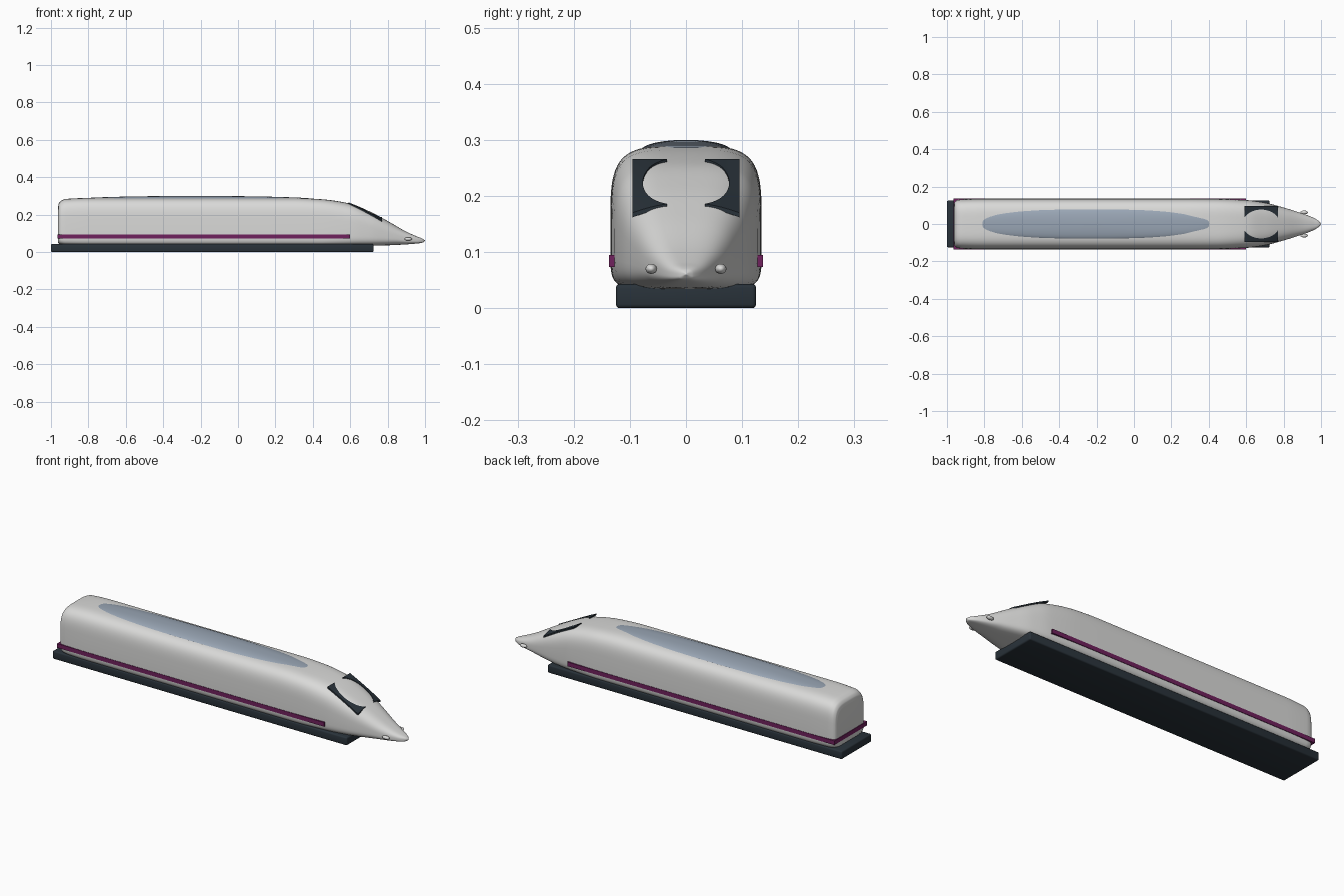
import bpy, bmesh, math

if "Cube" in bpy.data.objects:
    bpy.data.objects.remove(bpy.data.objects["Cube"], do_unlink=True)


def material(name, r, g, b, rough=0.5):
    m = bpy.data.materials.new(name)
    m.use_nodes = True
    m.diffuse_color = (r, g, b, 1)
    node = next(n for n in m.node_tree.nodes if n.type == 'BSDF_PRINCIPLED')
    node.inputs["Base Color"].default_value = (r, g, b, 1)
    node.inputs["Roughness"].default_value = rough
    return m


white = material("pearl_white", 0.70, 0.70, 0.69)
dark = material("dark_slate", 0.022, 0.032, 0.042)
purple = material("deep_purple", 0.16, 0.015, 0.11)
blue = material("roof_blue_grey", 0.32, 0.38, 0.46)


def finish(name, bm, mat, angle=40):
    bmesh.ops.recalc_face_normals(bm, faces=bm.faces)
    mesh = bpy.data.meshes.new(name)
    bm.to_mesh(mesh)
    bm.free()
    mesh.materials.append(mat)
    mesh.shade_smooth()
    mesh.set_sharp_from_angle(angle=math.radians(angle))
    ob = bpy.data.objects.new(name, mesh)
    bpy.context.scene.collection.objects.link(ob)
    return ob


def loft(bm, rings):
    """Skin closed rings of points and cap both ends."""
    rows = [[bm.verts.new(p) for p in ring] for ring in rings]
    for a, b in zip(rows, rows[1:]):
        for i in range(len(a)):
            j = (i + 1) % len(a)
            bm.faces.new((a[i], a[j], b[j], b[i]))
    bm.faces.new(rows[0])
    bm.faces.new(rows[-1])


def spow(v, e):
    return math.copysign(abs(v) ** e, v)


# Body stations: x, roof height, floor height, half width
KEYS = [(-.962, .240, .050, .108), (-.958, .260, .045, .119),
        (-.945, .275, .040, .128), (-.92, .284, .036, .132),
        (-.80, .289, .034, .135), (.30, .289, .034, .135),
        (.45, .282, .034, .134), (.60, .259, .034, .128),
        (.70, .219, .034, .114), (.80, .166, .036, .088),
        (.90, .109, .041, .056), (.96, .082, .046, .033),
        (.99, .070, .051, .014), (1.0, .062, .060, .001)]


def station(x):
    """Monotone cubic interpolation of the body stations."""
    k = max(i for i in range(len(KEYS) - 1) if x >= KEYS[i][0] or i == 0)

    def slope(i, c):
        return (KEYS[i + 1][c] - KEYS[i][c]) / (KEYS[i + 1][0] - KEYS[i][0])

    def tangent(i, c):
        if i == 0 or i == len(KEYS) - 1:
            return slope(min(i, len(KEYS) - 2), c)
        a, b = slope(i - 1, c), slope(i, c)
        return 2 * a * b / (a + b) if a * b > 0 else 0

    h = KEYS[k + 1][0] - KEYS[k][0]
    t = (x - KEYS[k][0]) / h
    out = []
    for c in (1, 2, 3):
        p, q = KEYS[k][c], KEYS[k + 1][c]
        m, n = tangent(k, c) * h, tangent(k + 1, c) * h
        out.append((2*t**3 - 3*t*t + 1) * p + (t**3 - 2*t*t + t) * m
                   + (3*t*t - 2*t**3) * q + (t**3 - t*t) * n)
    return out


def section(x):
    """Centre height, rise, drop, half width and the two corner exponents."""
    top, low, half = station(x)
    mid = low + 0.4 * (top - low)
    f = min(max((x - 0.45) / 0.4, 0), 1)
    return mid, top - mid, mid - low, half, 4.2 - 1.3 * f, 7 - 4 * f


def body_height(x, y):
    mid, rise, drop, half, n, low_n = section(x)
    return mid + rise * max(0, 1 - abs(y / half) ** n) ** (1 / n)


# Body shell with the long nose
def body_ring(x, count=72):
    mid, rise, drop, half, n, low_n = section(x)
    ring = []
    for i in range(count):
        a = math.tau * i / count
        e, h = (2 / n, rise) if math.sin(a) >= 0 else (2 / low_n, drop)
        ring.append((x, half * spow(math.cos(a), e), mid + h * spow(math.sin(a), e)))
    return ring


xs = []
for a, b in zip(KEYS, KEYS[1:]):
    xs += [a[0] + (b[0] - a[0]) * i / 6 for i in range(6)]
bm = bmesh.new()
loft(bm, [body_ring(x) for x in xs + [1.0]])
finish("body_shell", bm, white, 50)


# Skirt and side stripe
def box(name, lo, hi, mat, bevel):
    bm = bmesh.new()
    bmesh.ops.create_cube(bm, size=1)
    for v in bm.verts:
        v.co = [(l + h) / 2 + c * (h - l) for l, h, c in zip(lo, hi, v.co)]
    if bevel:
        bmesh.ops.bevel(bm, geom=bm.edges[:], offset=bevel, segments=3,
                        profile=0.5, affect='EDGES')
    return finish(name, bm, mat)


box("underbody_skirt", (-1, -.125, 0), (.725, .125, .043), dark, .007)
box("waist_stripe", (-.965, -.137, .073), (.6, .137, .095), purple, 0)

# Domed roof panel
bm = bmesh.new()
rings = []
for j in range(13):
    a = math.pi / 2 * j / 12
    r = max(math.cos(a), 0.002)
    rings.append([(-.225 + .645 * r * spow(math.cos(t), .75),
                   .08 * r * spow(math.sin(t), .75),
                   .281 + .019 * math.sin(a))
                  for t in (math.tau * i / 72 for i in range(72))])
loft(bm, rings)
finish("roof_panel", bm, blue)

# Windscreen: two dark side pieces around an oval opening
for side, label in ((1, "left"), (-1, "right")):
    bm = bmesh.new()
    rows = []
    for i in range(21):
        x = .59 + .18 * i / 20
        inner = .077 * math.sqrt(1 - ((x - .68) / .1) ** 2)
        row = []
        for j in range(7):
            y = inner + (.095 - inner) * j / 6
            f = i / 20
            line = .266 - .078 * f + .012 * f * (1 - f) - 2 * f * y * y
            row.append(bm.verts.new((x, side * y, max(line, body_height(x, y) + .003))))
        rows.append(row)
    for a, b in zip(rows, rows[1:]):
        for j in range(6):
            bm.faces.new((a[j], b[j], b[j + 1], a[j + 1]))
    # Thicken downwards into a plate
    top = bm.faces[:]
    ext = bmesh.ops.extrude_face_region(bm, geom=top, use_keep_orig=True)
    for v in ext["geom"]:
        if isinstance(v, bmesh.types.BMVert):
            v.co.z -= .008
    finish("windscreen_" + label, bm, dark)

# Nose lamps
for side, label in ((1, "left"), (-1, "right")):
    bm = bmesh.new()
    bmesh.ops.create_uvsphere(bm, u_segments=24, v_segments=14, radius=1)
    for v in bm.verts:
        v.co = (.91 + .02 * v.co.x, side * .062 + .01 * v.co.y, .07 + .009 * v.co.z)
    finish("nose_lamp_" + label, bm, white)
